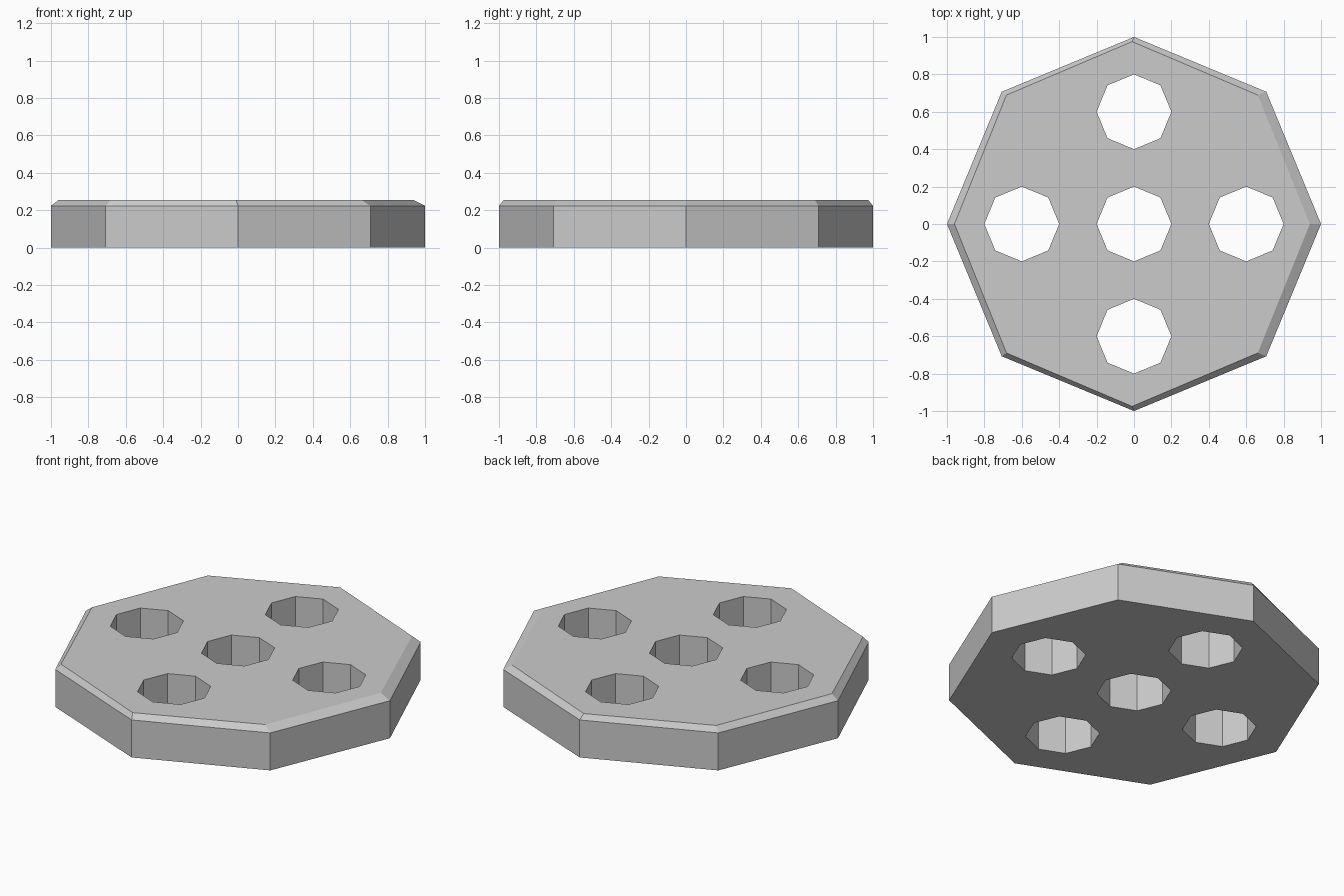
import bpy, bmesh
from math import cos, sin, tau

if "Cube" in bpy.data.objects:
    bpy.data.objects.remove(bpy.data.objects["Cube"])

SIDES = 8


def ring(bm, rx, ry, z, cx=0, cy=0):
    return [bm.verts.new((cx + rx * cos(tau * i / SIDES), cy + ry * sin(tau * i / SIDES), z))
            for i in range(SIDES)]


def loft(bm, rings):
    """Skin stacked rings and cap both ends."""
    for a, b in zip(rings, rings[1:]):
        for i in range(SIDES):
            j = (i + 1) % SIDES
            bm.faces.new((a[i], a[j], b[j], b[i]))
    bm.faces.new(rings[0][::-1])
    bm.faces.new(rings[-1])


def make_object(name, bm):
    bmesh.ops.recalc_face_normals(bm, faces=bm.faces)
    mesh = bpy.data.meshes.new(name)
    bm.to_mesh(mesh)
    bm.free()
    obj = bpy.data.objects.new(name, mesh)
    bpy.context.collection.objects.link(obj)
    return obj


# Octagonal plate with a slightly off-centre bevelled top
bm = bmesh.new()
loft(bm, [ring(bm, 1, 1, 0),
          ring(bm, 1, 1, 0.223),
          ring(bm, 0.95, 0.975, 0.254, cx=-0.01)])
plate = make_object("plate", bm)

# Five octagonal through-holes in a cross layout
bm = bmesh.new()
for x, y in [(0, 0), (0.6, 0), (-0.6, 0), (0, 0.6), (0, -0.6)]:
    loft(bm, [ring(bm, 0.2, 0.2, z, x, y) for z in (-0.2, 0.5)])
cutter = make_object("hole_cutter", bm)
cutter.hide_render = True
cutter.display_type = 'WIRE'

holes = plate.modifiers.new("holes", 'BOOLEAN')
holes.operation = 'DIFFERENCE'
holes.solver = 'EXACT'
holes.object = cutter
